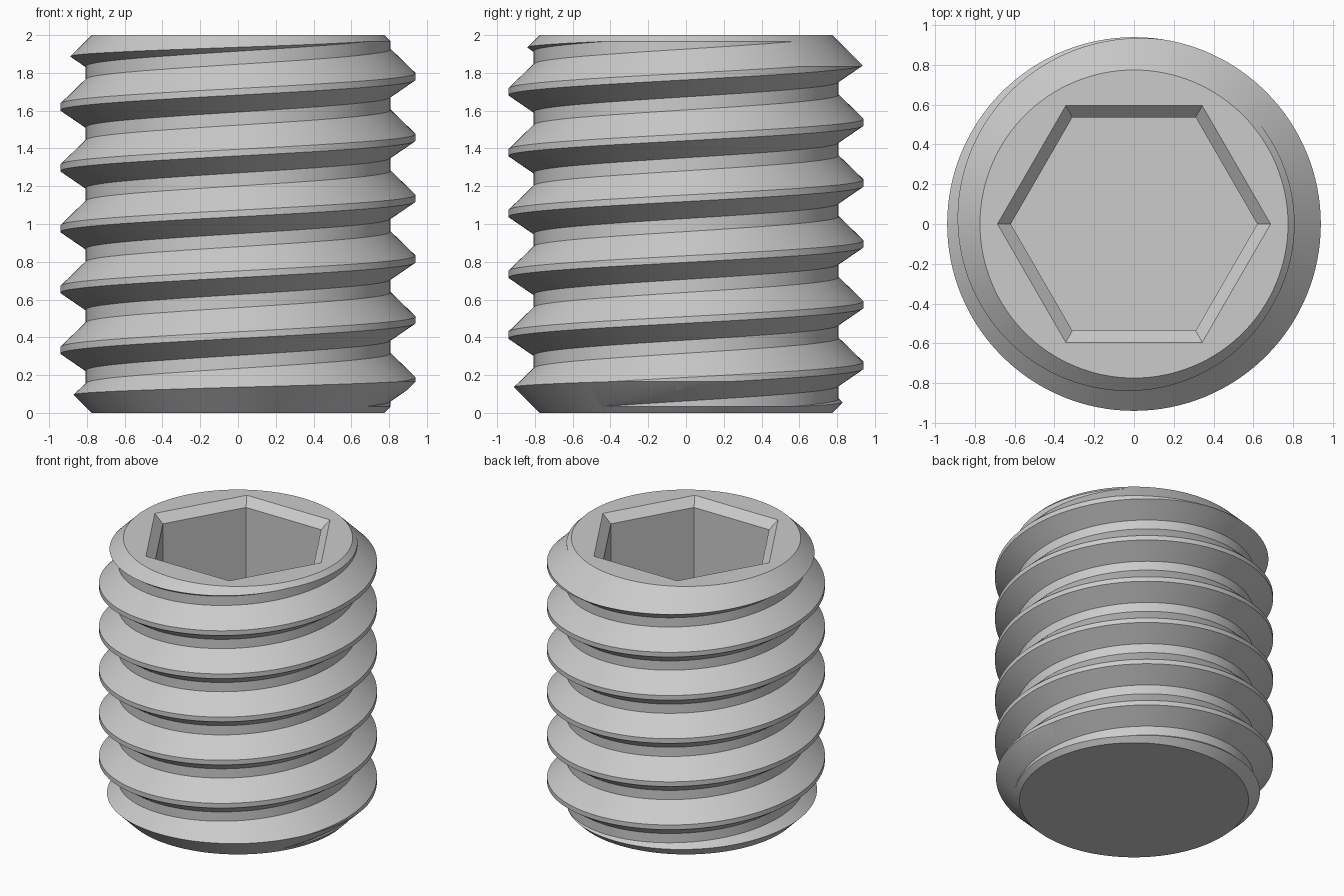
import bpy
import bmesh
from math import cos, sin, tau

cube = bpy.data.objects.get("Cube")
if cube:
    bpy.data.objects.remove(cube, do_unlink=True)

HEIGHT = 2.0
END_R = 0.775            # flat end radius
ROOT_R, CREST_R = 0.808, 0.94
PITCH = 0.322
SEGMENTS = 128
TURNS = 10

steel = bpy.data.materials.new("light grey steel")
steel.use_nodes = True
grey = (0.6, 0.6, 0.6, 1)
steel.diffuse_color = grey
steel.node_tree.nodes["Principled BSDF"].inputs["Base Color"].default_value = grey


def make_object(name, bm):
    bmesh.ops.recalc_face_normals(bm, faces=bm.faces)
    mesh = bpy.data.meshes.new(name)
    bm.to_mesh(mesh)
    bm.free()
    mesh.materials.append(steel)
    obj = bpy.data.objects.new(name, mesh)
    bpy.context.collection.objects.link(obj)
    return obj


def stacked_rings(name, profile, sides):
    """Solid made of regular polygons (radius, z), capped at both ends."""
    bm = bmesh.new()
    rings = [[bm.verts.new((r * cos(tau * k / sides), r * sin(tau * k / sides), z))
              for k in range(sides)] for r, z in profile]
    for low, high in zip(rings, rings[1:]):
        for k in range(sides):
            n = (k + 1) % sides
            bm.faces.new((low[k], low[n], high[n], high[k]))
    bm.faces.new(rings[0][::-1])
    bm.faces.new(rings[-1])
    return make_object(name, bm)


def threaded_rod(name, start):
    """Endless-style right-hand thread, longer than the finished screw."""
    # one pitch, upward: crest top, end of upper flank, start of lower flank, crest bottom
    tooth = [(CREST_R, 0), (ROOT_R, 0.128), (ROOT_R, 0.197), (CREST_R, 0.287)]
    step = len(tooth)
    rows = [(r, start + t * PITCH + z) for t in range(TURNS) for r, z in tooth]
    bm = bmesh.new()
    columns = []
    for k in range(SEGMENTS):
        a, rise = tau * k / SEGMENTS, PITCH * k / SEGMENTS
        # the first column carries one extra pitch so the helix closes on itself
        extra = [(r, z + PITCH) for r, z in rows[-step:]] if k == 0 else []
        columns.append([bm.verts.new((r * cos(a), r * sin(a), z + rise))
                        for r, z in rows + extra])
    columns.append(columns[0][step:])
    for a, b in zip(columns, columns[1:]):
        for i in range(len(rows) - 1):
            bm.faces.new((a[i], b[i], b[i + 1], a[i + 1]))
    # fan caps around the spiral ends
    last = len(rows) - 1
    bottom = columns[0][:step + 1] + [c[0] for c in columns[SEGMENTS - 1:0:-1]]
    top = [c[last] for c in columns[:SEGMENTS]] + columns[0][:last:-1]
    for loop, z in ((bottom, start - PITCH), (top, start + (TURNS + 1) * PITCH)):
        centre = bm.verts.new((0, 0, z))
        for i, v in enumerate(loop):
            bm.faces.new((centre, v, loop[(i + 1) % len(loop)]))
    return make_object(name, bm)


def cut(target, tool, operation):
    mod = target.modifiers.new(operation.lower(), "BOOLEAN")
    mod.object, mod.operation, mod.solver = tool, operation, "EXACT"
    bpy.context.view_layer.objects.active = target
    bpy.ops.object.modifier_apply(modifier=mod.name)
    bpy.data.objects.remove(tool, do_unlink=True)


# Threaded body trimmed to a blank with chamfered ends
screw = threaded_rod("socket_set_screw", 1.798 - 7 * PITCH)
bevel = 0.225
blank = stacked_rings("blank", [(END_R, 0), (END_R + bevel, bevel),
                                (END_R + bevel, HEIGHT - bevel), (END_R, HEIGHT)], SEGMENTS)
cut(screw, blank, "INTERSECT")

# Hexagonal socket with a countersunk rim
rim, hole, sink = 0.687, 0.62, 0.06
slope = (rim - hole) / sink
socket = stacked_rings("socket_cutter", [(hole, HEIGHT - 1.0), (hole, HEIGHT - sink),
                                         (rim + slope * sink, HEIGHT + sink)], 6)
cut(screw, socket, "DIFFERENCE")

# Smooth round surfaces, crisp thread and socket edges
bpy.ops.object.select_all(action="DESELECT")
screw.select_set(True)
bpy.context.view_layer.objects.active = screw
bpy.ops.object.shade_smooth_by_angle(angle=0.4)
